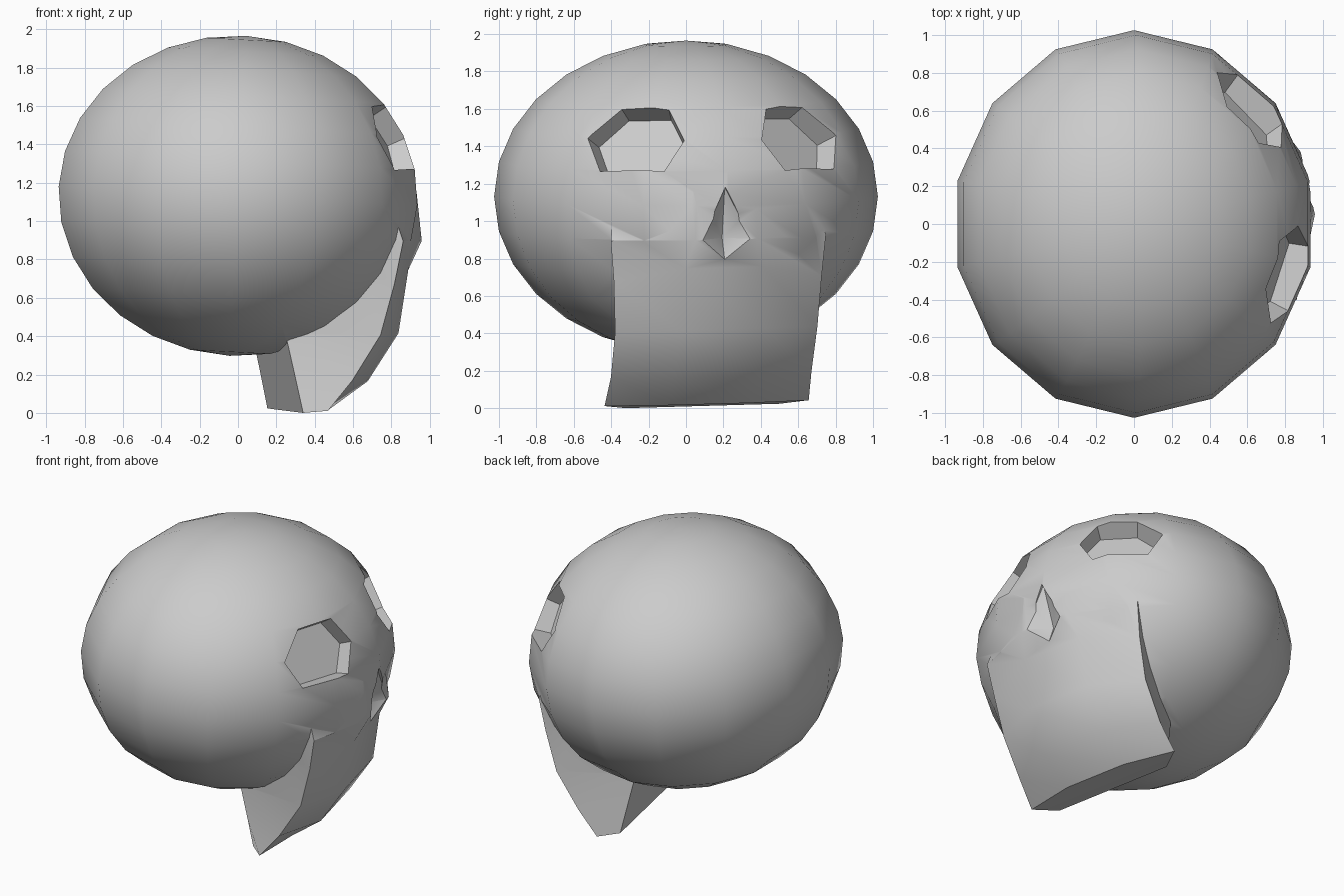
import bpy, bmesh, math
from mathutils import Vector, Matrix

if "Cube" in bpy.data.objects:
    bpy.data.objects.remove(bpy.data.objects["Cube"])

HALF = math.pi / 14                      # face looks half a sphere segment off +x
CEN = Vector((0, 0, 1.14))
TURN = Matrix.Rotation(HALF, 4, 'Z')
# frame of the cranium, and frame of the jaw/nose
SPH = Matrix.Translation(CEN) @ Matrix.Rotation(math.radians(3), 4, 'Y') @ Matrix.Diagonal((0.96, 1.026, 0.835, 1))
FACE = Matrix.Translation(CEN) @ TURN @ Matrix.Rotation(math.radians(1.6), 4, 'X') @ Matrix.Translation(-CEN)


def finish(name, bm):
    bmesh.ops.recalc_face_normals(bm, faces=bm.faces)
    me = bpy.data.meshes.new(name)
    bm.to_mesh(me)
    bm.free()
    ob = bpy.data.objects.new(name, me)
    bpy.context.collection.objects.link(ob)
    return ob


def hull(name, points):
    bm = bmesh.new()
    for p in points:
        bm.verts.new(p)
    bmesh.ops.convex_hull(bm, input=bm.verts[:])
    return finish(name, bm)


def on_sphere(az, lat):
    a, l = math.radians(az) + HALF, math.radians(lat)
    return SPH @ Vector((math.cos(l) * math.cos(a), math.cos(l) * math.sin(a), math.sin(l)))


def boolean(target, tool, op):
    m = target.modifiers.new(op, 'BOOLEAN')
    m.operation, m.object, m.solver = op, tool, 'EXACT'
    bpy.context.view_layer.objects.active = target
    bpy.ops.object.modifier_apply(modifier=m.name)
    bpy.data.objects.remove(tool)


# Cranium
bm = bmesh.new()
bmesh.ops.create_uvsphere(bm, u_segments=14, v_segments=14, radius=1, matrix=SPH)
skull = finish("skull", bm)

# Jaw: rows of (outer u, v, z), (inner u, v, z), (back u, v, z), mirrored across the face
rows = [
    ((0.70, 0.56, 1.08), (0.915, 0.17, 1.17), (0.15, 0.40, 1.00)),
    ((0.75, 0.59, 0.92), (0.945, 0.17, 0.91), (0.15, 0.40, 0.85)),
    ((0.71, 0.57, 0.70), (0.865, 0.21, 0.76), (0.15, 0.40, 0.65)),
    ((0.64, 0.555, 0.43), (0.81, 0.23, 0.43), (0.17, 0.40, 0.42)),
    ((0.49, 0.55, 0.19), (0.645, 0.24, 0.18), (0.22, 0.41, 0.20)),
    ((0.36, 0.56, 0.035), (0.44, 0.22, 0.03), (0.26, 0.42, 0.02)),
]
bm = bmesh.new()
rings = []
for out, inn, back in rows:
    half = [back, out, inn]
    loop = [(u, -v, z) for u, v, z in half] + half[::-1]
    rings.append([bm.verts.new(FACE @ Vector(p)) for p in loop])
for a, b in zip(rings, rings[1:]):
    for i in range(6):
        j = (i + 1) % 6
        bm.faces.new((a[i], a[j], b[j], b[i]))
for r in (rings[0], rings[-1]):          # caps as mirrored strips
    bm.faces.new((r[0], r[1], r[4], r[5]))
    bm.faces.new((r[1], r[2], r[3], r[4]))
boolean(skull, finish("jaw_tool", bm), 'UNION')

# Eye sockets: tapered six-sided recesses
corners = [(38.5, 38), (19, 38), (13, 25), (19.5, 12.5), (41, 12.5), (48, 25)]
for side in (-1, 1):
    rim = [on_sphere(side * az, lat) for az, lat in corners]
    c = sum(rim, Vector()) / 6
    n = (c - CEN + Vector((0, 0, 0.08))).normalized()
    flat = [p - c - n * (p - c).dot(n) for p in rim]
    pts = [c + f * 0.87 - n * 0.12 for f in flat] + [c + f * 1.08 + n * 0.12 for f in flat]
    boolean(skull, hull("eye_tool", pts), 'DIFFERENCE')

# Nose opening: diamond-shaped pit
apex = Vector((0.84, 0, 0.92))
diamond = [(0.935, 0, 1.19), (0.95, 0.135, 0.91), (0.89, 0, 0.80), (0.95, -0.135, 0.91)]
pts = [FACE @ apex]
for d in diamond:
    d = Vector(d)
    pts += [FACE @ d, FACE @ (d + Vector((0.15, 0, 0)))]
boolean(skull, hull("nose_tool", pts), 'DIFFERENCE')

# Stand on the ground, smooth with sharp rims
low = min(v.co.z for v in skull.data.vertices)
skull.data.transform(Matrix.Translation((0, 0, -low)))
bpy.ops.object.select_all(action='DESELECT')
skull.select_set(True)
bpy.context.view_layer.objects.active = skull
bpy.ops.object.shade_smooth_by_angle(angle=math.radians(35))
